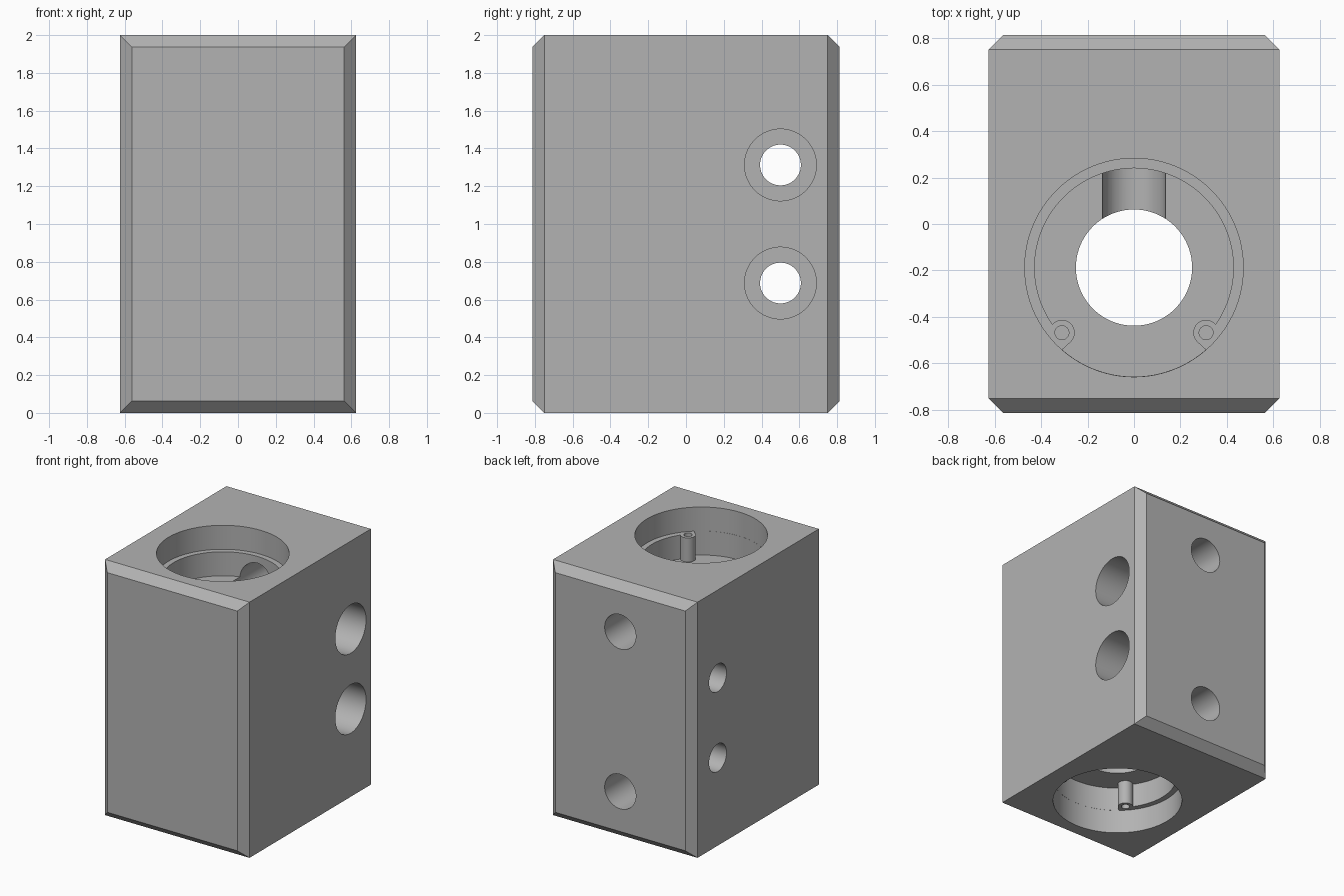
import bpy, bmesh, math
from mathutils import Vector, Matrix

if "Cube" in bpy.data.objects:
    bpy.data.objects.remove(bpy.data.objects["Cube"], do_unlink=True)

WIDTH, DEPTH, HEIGHT, CHAMFER = 1.25, 1.625, 2.0, 0.0625
BORE_Y = -0.1875                      # centre of the vertical bore
POCKET_R, LEDGE_R = 0.47, 0.4275
LEDGE_Z, FLOOR_Z = 1.8125, 1.625
BOSS, BOSS_R = Vector((0.31, -0.28)), 0.055

grey = bpy.data.materials.new("machined grey")
grey.use_nodes = True
colour = (0.45, 0.45, 0.45, 1)
grey.diffuse_color = colour
grey.node_tree.nodes["Principled BSDF"].inputs["Base Color"].default_value = colour


def to_object(name, bm):
    bmesh.ops.recalc_face_normals(bm, faces=bm.faces)
    mesh = bpy.data.meshes.new(name)
    bm.to_mesh(mesh)
    bm.free()
    mesh.materials.append(grey)
    ob = bpy.data.objects.new(name, mesh)
    bpy.context.collection.objects.link(ob)
    return ob


def cut(bm):
    """Subtract a closed shape from the block."""
    cutter = to_object("cutter", bm)
    cutter.hide_render = True
    mod = block.modifiers.new("cut", 'BOOLEAN')
    mod.operation, mod.solver, mod.object = 'DIFFERENCE', 'EXACT', cutter
    bpy.context.view_layer.objects.active = block
    bpy.ops.object.modifier_apply(modifier=mod.name)
    bpy.data.objects.remove(cutter, do_unlink=True)


def drill(start, end, radius, sides=64):
    start, end = Vector(start), Vector(end)
    axis = end - start
    turn = axis.to_track_quat('Z', 'Y').to_matrix().to_4x4()
    bm = bmesh.new()
    bmesh.ops.create_cone(bm, cap_ends=True, segments=sides, radius1=radius,
                          radius2=radius, depth=axis.length,
                          matrix=Matrix.Translation((start + end) / 2) @ turn)
    cut(bm)


def arc(centre, radius, a, b, steps):
    return [centre + radius * Vector((math.cos(t), math.sin(t)))
            for t in (a + (b - a) * i / steps for i in range(steps + 1))]


def pocket_outline():
    """Lower pocket: ledge arc, round the screw boss, then the wider front arc."""
    origin = Vector((0, 0))
    dist, ang = BOSS.length, math.atan2(BOSS.y, BOSS.x)
    # where the boss meets the ledge arc
    spread = math.acos((dist**2 + LEDGE_R**2 - BOSS_R**2) / (2 * dist * LEDGE_R))
    meet = LEDGE_R * Vector((math.cos(ang + spread), math.sin(ang + spread))) - BOSS
    start = math.atan2(meet.y, meet.x)
    end = ang + 1.5 * math.pi
    front_r = POCKET_R - 0.001
    half = arc(origin, LEDGE_R, math.pi / 2, ang + spread, 36)
    half += arc(BOSS, BOSS_R, start, end, 20)[1:]
    half += arc(origin, front_r, ang - math.asin(BOSS_R / front_r), -math.pi / 2, 14)
    return half + [Vector((-p.x, p.y)) for p in reversed(half[1:-1])]


def lower_pocket(z0, z1):
    bm = bmesh.new()
    face = bm.faces.new([bm.verts.new((p.x, p.y + BORE_Y, z0)) for p in pocket_outline()])
    top = bmesh.ops.extrude_face_region(bm, geom=[face])["geom"]
    bmesh.ops.translate(bm, vec=(0, 0, z1 - z0),
                        verts=[v for v in top if isinstance(v, bmesh.types.BMVert)])
    cut(bm)


# Block, chamfered around its front and back faces
bm = bmesh.new()
bmesh.ops.create_cube(bm, size=1)
bmesh.ops.scale(bm, vec=(WIDTH, DEPTH, HEIGHT), verts=bm.verts)
bmesh.ops.translate(bm, vec=(0, 0, HEIGHT / 2), verts=bm.verts)
rim = [e for e in bm.edges if e.verts[0].co.y * e.verts[1].co.y > 0]
bmesh.ops.bevel(bm, geom=rim, offset=CHAMFER, segments=1, affect='EDGES')
block = to_object("housing_block", bm)

# Vertical through bore
drill((0, BORE_Y, -0.1), (0, BORE_Y, HEIGHT + 0.1), 0.25, 96)

# Stepped pockets, screw holes and back ports, the same at both ends
for flip in (False, True):
    level = lambda z: HEIGHT - z if flip else z
    drill((0, BORE_Y, level(LEDGE_Z)), (0, BORE_Y, level(HEIGHT + 0.1)), POCKET_R, 96)
    lower_pocket(level(FLOOR_Z), level(LEDGE_Z + 0.06))
    for side in (-1, 1):
        x, y = side * BOSS.x, BOSS.y + BORE_Y
        drill((x, y, level(FLOOR_Z)), (x, y, level(LEDGE_Z + 0.03)), 0.03, 24)
    drill((0, 0.9, level(FLOOR_Z)), (0, -0.1, level(FLOOR_Z)), 0.135)

# Counterbored cross holes
for z in (0.6875, 1.3125):
    drill((-0.7, 0.5, z), (0.7, 0.5, z), 0.108)
    drill((0.125, 0.5, z), (0.7, 0.5, z), 0.19)

# Smooth bores, crisp edges
bpy.ops.object.select_all(action='DESELECT')
block.select_set(True)
bpy.context.view_layer.objects.active = block
bpy.ops.object.shade_smooth_by_angle(angle=math.radians(25))
